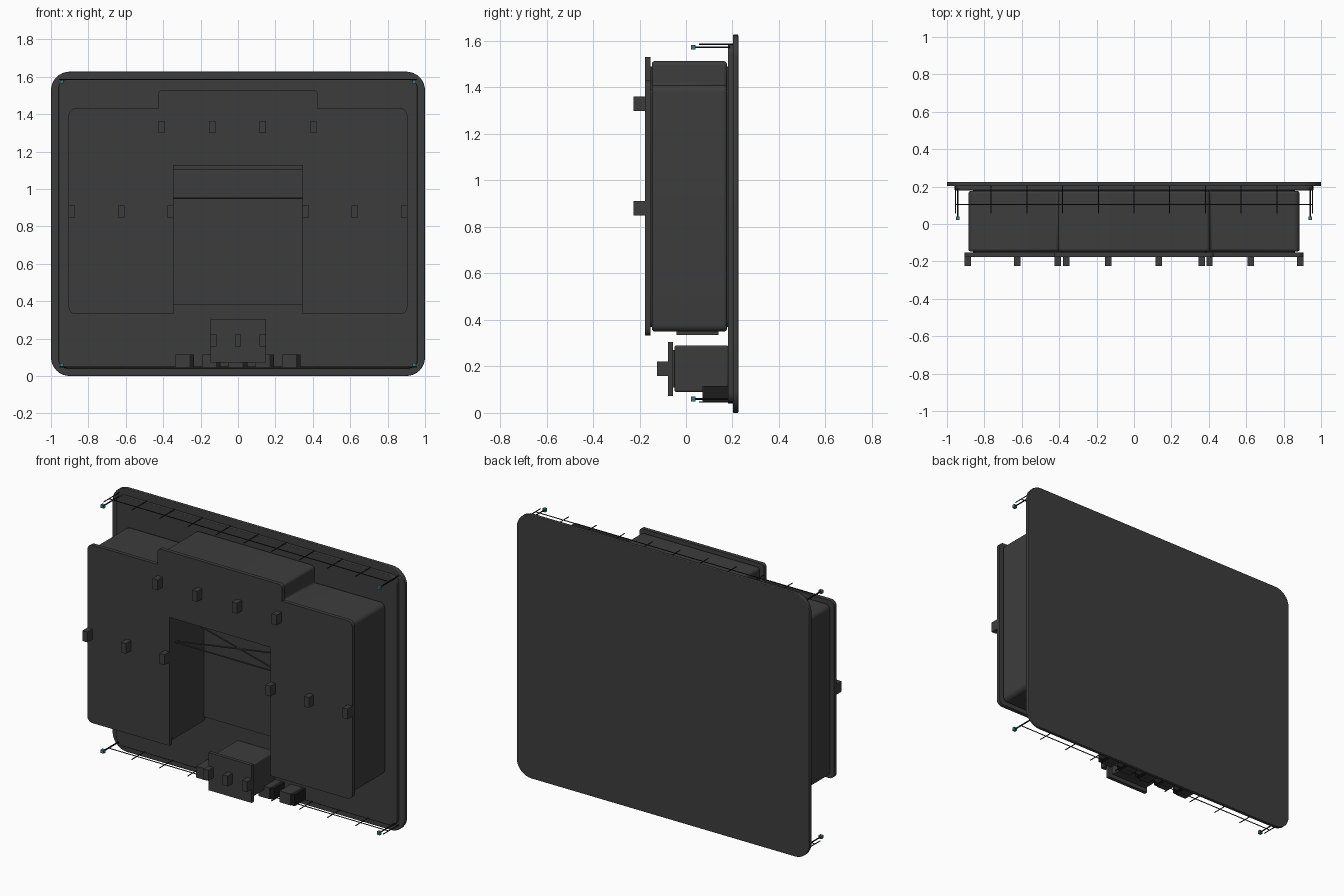
import bpy, bmesh, math
from mathutils import Vector

if "Cube" in bpy.data.objects:
    bpy.data.objects.remove(bpy.data.objects["Cube"])


def material(name, rgb):
    m = bpy.data.materials.new(name)
    m.diffuse_color = (*rgb, 1)
    m.use_nodes = True
    m.node_tree.nodes["Principled BSDF"].inputs["Base Color"].default_value = m.diffuse_color
    return m


GREY = material("dark grey", (0.046, 0.046, 0.046))
BLACK = material("black", (0.012, 0.012, 0.012))
TEAL = material("teal", (0.03, 0.20, 0.23))


def finish(bm, name, mat, bevel=0):
    bmesh.ops.recalc_face_normals(bm, faces=bm.faces)
    me = bpy.data.meshes.new(name)
    bm.to_mesh(me)
    bm.free()
    me.materials.append(mat)
    ob = bpy.data.objects.new(name, me)
    bpy.context.collection.objects.link(ob)
    if bevel:
        b = ob.modifiers.new("bevel", 'BEVEL')
        b.width, b.segments, b.angle_limit = bevel, 3, math.radians(50)
    bpy.ops.object.select_all(action='DESELECT')
    ob.select_set(True)
    bpy.context.view_layer.objects.active = ob
    bpy.ops.object.shade_smooth_by_angle(angle=math.radians(35))
    return ob


def box(name, x0, x1, y0, y1, z0, z1, mat=GREY, bevel=0):
    bm = bmesh.new()
    bmesh.ops.create_cube(bm, size=1)
    for v in bm.verts:
        v.co = (x0 if v.co.x < 0 else x1, y0 if v.co.y < 0 else y1, z0 if v.co.z < 0 else z1)
    return finish(bm, name, mat, bevel)


def slab(name, corners, y0, y1, bevel=0):
    """Extrude an x,z outline along y; each corner is (x, z, radius)."""
    pts, n = [], len(corners)
    for i, (x, z, r) in enumerate(corners):
        p = Vector((x, z))
        if r == 0:
            pts.append(p)
            continue
        a = (Vector(corners[i - 1][:2]) - p).normalized() * r
        b = (Vector(corners[(i + 1) % n][:2]) - p).normalized() * r
        for k in range(9):
            t = k / 8 * math.pi / 2
            pts.append(p + a * (1 - math.sin(t)) + b * (1 - math.cos(t)))
    bm = bmesh.new()
    f = bm.faces.new([bm.verts.new((p.x, y0, p.y)) for p in pts])
    r = bmesh.ops.extrude_face_region(bm, geom=[f])
    for v in r['geom']:
        if isinstance(v, bmesh.types.BMVert):
            v.co.y = y1
    return finish(bm, name, GREY, bevel)


def rounded(w, z0, z1, r):
    return [(-w, z0, r), (w, z0, r), (w, z1, r), (-w, z1, r)]


def arch(w, z0, z1, cw, ctop, r, notch, ntop):
    half = [(notch, ntop, 0), (notch, z0, 0), (w, z0, r), (w, z1, r),
            (cw, z1, 0), (cw, ctop, 0.02)]
    return half + [(-x, z, q) for x, z, q in reversed(half)]


def rod(name, a, b, r=0.003, mat=BLACK):
    a, b = Vector(a), Vector(b)
    bm = bmesh.new()
    bmesh.ops.create_cone(bm, cap_ends=True, segments=6, radius1=r, radius2=r, depth=(b - a).length)
    q = (b - a).to_track_quat('Z', 'Y')
    for v in bm.verts:
        v.co = q @ v.co + (a + b) / 2
    return finish(bm, name, mat)


# Screen panel and its raised inner frame
slab("screen_panel", rounded(1.0, 0, 1.627, 0.1), 0.202, 0.225, 0.004)
slab("panel_backing", rounded(0.96, 0.04, 1.585, 0.05), 0.18, 0.203, 0.004)

# Arch-shaped housing and cover plate
slab("housing", arch(0.885, 0.35, 1.41, 0.405, 1.513, 0.03, 0.347, 1.125), -0.147, 0.176, 0.012)
slab("housing_joint", arch(0.86, 0.37, 1.39, 0.39, 1.49, 0.03, 0.347, 1.125), -0.157, 0.185)
slab("cover_plate", arch(0.905, 0.332, 1.43, 0.425, 1.53, 0.035, 0.345, 1.125), -0.177, -0.153)

# Recess back wall and cross bracing
box("recess_back", -0.347, 0.347, 0.165, 0.181, 0.38, 1.13)
box("recess_lintel", -0.347, 0.347, -0.1, 0.17, 1.103, 1.13)
for y in (-0.12, 0.15):
    rod("recess_crossbar", (-0.35, y, 0.95), (0.35, y, 0.95), 0.005, GREY)
for s in (-1, 1):
    rod("recess_brace", (-0.35, -0.12 * s + 0.015, 0.95), (0.35, 0.12 * s + 0.015, 0.95), 0.005, GREY)
    box("housing_foot", *sorted((s * 0.42, s * 0.8)), -0.04, 0.14, 0.336, 0.36)

# Lower control box with cover
box("control_box", -0.13, 0.13, -0.05, 0.182, 0.09, 0.29, bevel=0.008)
box("control_neck", -0.11, 0.11, -0.06, -0.04, 0.11, 0.27)
box("control_cover", -0.147, 0.147, -0.077, -0.055, 0.073, 0.305)

# Mounting lugs
lugs = [(x, 1.33, -0.177) for x in (-0.408, -0.138, 0.133, 0.404)]
lugs += [(s * x, 0.88, -0.177) for x in (0.362, 0.624, 0.888) for s in (-1, 1)]
lugs += [(x, 0.19, -0.077) for x in (-0.132, 0, 0.132)]
for x, z, y in lugs:
    box("mounting_lug", x - 0.017, x + 0.017, y - 0.048, y + 0.002, z - 0.032, z + 0.032)

# Row of connectors
for i in range(5):
    x = -0.335 + i * 0.1425
    box("connector", x, x + 0.075, 0.07, 0.182, 0.045, 0.115)
    box("connector_side", x + 0.075, x + 0.1, 0.075, 0.182, 0.045, 0.115, BLACK)

# Wire rails with corner markers along top and bottom
for zr, zp in ((1.586, 1.573), (0.047, 0.06)):
    rod("rail", (-0.955, 0.105, zr), (0.955, 0.105, zr))
    for i in range(-5, 6):
        rod("rail_peg", (i * 0.191, 0.055, zr), (i * 0.191, 0.205, zr))
    for s in (-1, 1):
        rod("marker_post", (s * 0.943, 0.03, zp), (s * 0.943, 0.19, zp), 0.004)
        box("corner_marker", s * 0.943 - 0.01, s * 0.943 + 0.01, 0.022, 0.04, zp - 0.01, zp + 0.01, TEAL)
